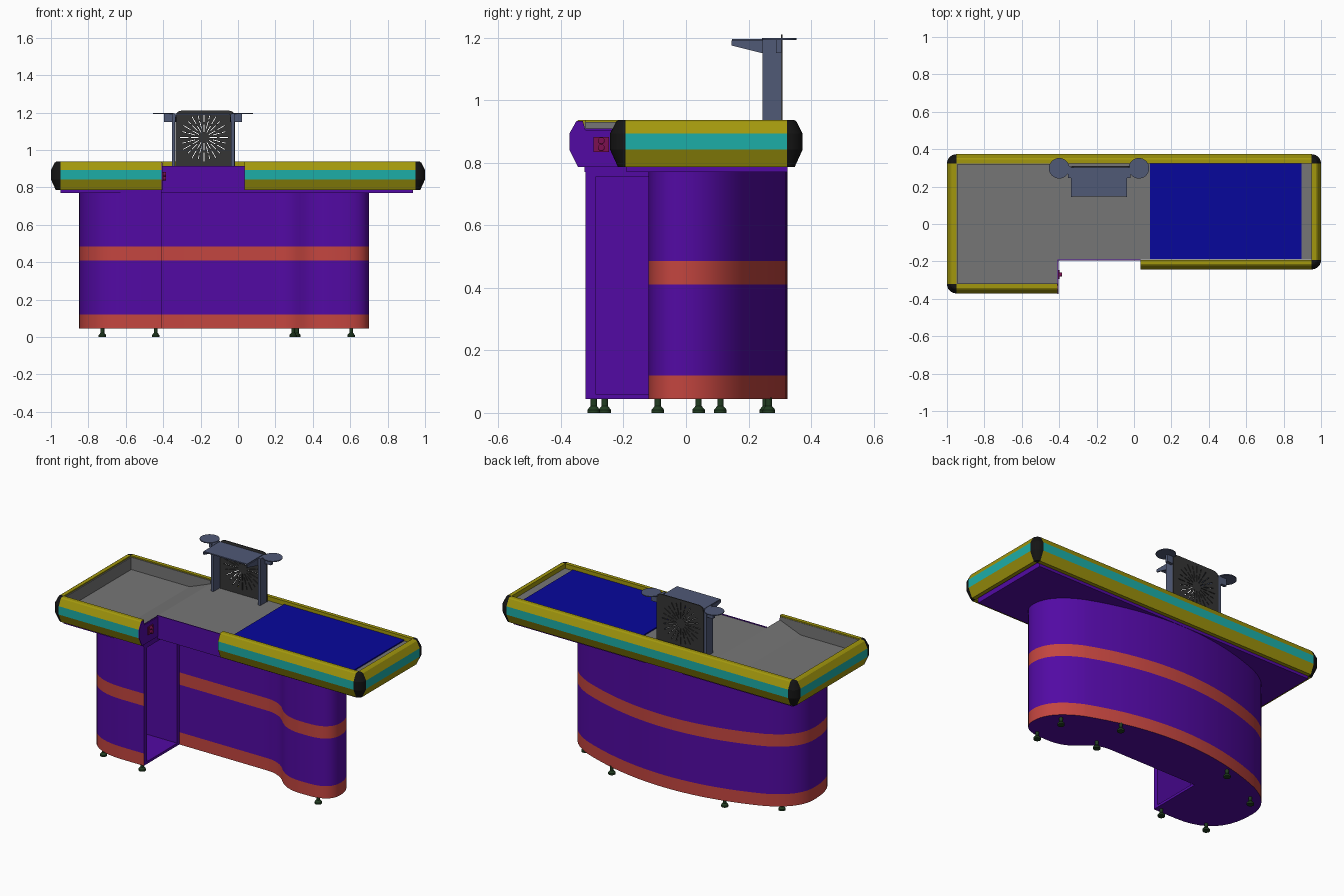
import bpy, bmesh
from math import sin, cos, pi, radians
from mathutils import Vector, Matrix

if "Cube" in bpy.data.objects:
    bpy.data.objects.remove(bpy.data.objects["Cube"])

def mat(name, r, g, b):
    m = bpy.data.materials.new(name)
    m.diffuse_color = (r, g, b, 1)
    m.use_nodes = True
    m.node_tree.nodes["Principled BSDF"].inputs["Base Color"].default_value = m.diffuse_color
    return m

PURPLE = mat("purple", .085, .003, .37)
RED = mat("red", .55, .06, .05)
YELLOW = mat("yellow", .36, .31, .004)
TEAL = mat("teal", .012, .42, .39)
BLACK = mat("black", .007, .007, .007)
BLUE = mat("blue", .002, .002, .33)
SLATE = mat("slate", .08, .10, .18)
DARK = mat("dark_grey", .035, .035, .035)
GREY = mat("grey", .18, .18, .18)
GREEN = mat("dark_green", .015, .045, .015)
MAGENTA = mat("magenta", .20, .005, .08)

def smooth(ob):
    bpy.ops.object.select_all(action='DESELECT')
    ob.select_set(True)
    bpy.context.view_layer.objects.active = ob
    bpy.ops.object.shade_smooth_by_angle(angle=radians(20))

def finish(name, bm, mats, pick=None):
    bmesh.ops.remove_doubles(bm, verts=bm.verts, dist=1e-5)
    bmesh.ops.recalc_face_normals(bm, faces=bm.faces)
    bm.normal_update()
    if pick:
        for f in bm.faces:
            f.material_index = pick(f.calc_center_median(), f.normal)
    me = bpy.data.meshes.new(name)
    bm.to_mesh(me)
    bm.free()
    ob = bpy.data.objects.new(name, me)
    bpy.context.collection.objects.link(ob)
    for m in mats:
        me.materials.append(m)
    smooth(ob)
    return ob

def loft(name, rings, mats, pick=None):
    bm = bmesh.new()
    vs = [[bm.verts.new(p) for p in ring] for ring in rings]
    n = len(rings[0])
    for a, b in zip(vs, vs[1:]):
        for i in range(n):
            j = (i + 1) % n
            bm.faces.new((a[i], a[j], b[j], b[i]))
    bm.faces.new(vs[0])
    bm.faces.new(vs[-1])
    return finish(name, bm, mats, pick)

def prism(name, pts, axis, levels, mats, pick=None):
    place = {'x': lambda p, l: (l, p[0], p[1]), 'y': lambda p, l: (p[0], l, p[1]),
             'z': lambda p, l: (p[0], p[1], l)}[axis]
    return loft(name, [[place(p, l) for p in pts] for l in levels], mats, pick)

def box(name, x0, x1, y0, y1, z0, z1, m):
    return prism(name, [(x0, y0), (x1, y0), (x1, y1), (x0, y1)], 'z', (z0, z1), [m])

def disc(name, c, axis, stations, m, n=24):
    """Round part: stations are (position along axis, radius)."""
    rings = []
    for l, r in stations:
        ring = [(r * cos(2 * pi * i / n), r * sin(2 * pi * i / n)) for i in range(n)]
        rings.append([(c[0] + u, c[1] + v, l) if axis == 'z' else (l, c[0] + u, c[1] + v)
                      for u, v in ring])
    return loft(name, rings, [m])

def rounded(corners, segs=10):
    """Polygon from (x, y, setback before, setback after) corners; no setback is sharp."""
    out = []
    for i, (x, y, *r) in enumerate(corners):
        p = Vector((x, y))
        if not r:
            out.append((x, y))
            continue
        a = p + (Vector(corners[i - 1][:2]) - p).normalized() * r[0]
        b = p + (Vector(corners[(i + 1) % len(corners)][:2]) - p).normalized() * r[-1]
        for k in range(segs + 1):
            t = k / segs
            out.append(tuple(a * (1 - t) ** 2 + p * 2 * t * (1 - t) + b * t * t))
    return out

def cut(ob, cutter):
    mod = ob.modifiers.new("cut", 'BOOLEAN')
    mod.object = cutter
    mod.solver = 'EXACT'
    smooth(ob)
    bpy.ops.object.modifier_apply(modifier=mod.name)
    bpy.data.objects.remove(cutter)
    smooth(ob)

# Curved cabinet with two red bands and an open cupboard facing right
xs = [.52 - 1.19 * i / 20 for i in range(21)]
arc = [(x, .324 - (x + .075) ** 2 / 3) for x in xs]
outline = rounded([(-.41, -.322), (-.41, .02), (.27, .02, .09), (.40, -.12, .1),
                   (.7, -.12, .15, .11), (.7, .12, .13, .197)] + arc +
                  [(-.85, .12, .197, .14), (-.85, -.322, .29)])

def band(c, n):
    flat = abs(n.z) > .5 or (n.x > .9 and c.x < -.4)
    return 1 if not flat and (c.z < .12 or .41 < c.z < .485) else 0

body = prism("cabinet", outline, 'z', (.045, .12, .41, .485, .77), [PURPLE, RED], band)
cut(body, box("cupboard_cutter", -.64, -.40, -.29, 0, .06, .755, PURPLE))

# Adjustable feet
for i, (x, y) in enumerate([(-.725, -.26), (-.44, -.295), (-.725, .11), (-.44, .255),
                            (.315, .265), (.295, .04), (.605, .11), (.605, -.09)]):
    disc(f"foot_{i}", (x, y), 'z', [(0, .02), (.01, .02), (.022, .01), (.05, .01)], GREEN)

# Counter top with a sunken tray and ramp on the left
top_mats = [PURPLE, GREY]
is_top = lambda c, n: 1 if n.z > .5 else 0
prism("counter_top", [(-.95, .77), (.935, .77), (.935, .85), (.95, .85), (.95, .91), (-.41, .91),
                      (-.55, .855), (-.95, .855)], 'y', (-.19, .325), top_mats, is_top)
prism("tray_front", [(-.95, .77), (-.41, .77), (-.41, .91), (-.55, .855), (-.95, .855)],
      'y', (-.325, -.19), top_mats, is_top)
box("tray_wall_left", -.95, -.944, -.325, .325, .85, .93, GREY)
box("tray_wall_back", -.95, -.41, .319, .325, .85, .93, GREY)
box("tray_wall_front", -.95, -.41, -.325, -.319, .85, .93, GREY)
box("conveyor_belt", .085, .895, -.187, .324, .90, .917, BLUE)
box("knee_panel", -.41, .035, -.195, -.19, .787, .915, PURPLE)

# Bumper rail: straight runs with a teal stripe, and black corner pieces
rail = [(0, .787), (.025, .787), (.05, .842), (.05, .893), (.03, .932), (.022, .937), (0, .937)]

def run(name, axis, base, side, lo, hi):
    k = 1 if axis == 'x' else 0
    prism(name, [(base + side * o, z) for o, z in rail], axis, (lo, hi), [YELLOW, TEAL],
          lambda c, n: 1 if (c[k] - base) * side > .049 else 0)

run("rail_back", 'x', .323, 1, -.95, .95)
run("rail_front_left", 'x', -.321, -1, -.95, -.41)
run("rail_front_right", 'x', -.193, -1, .035, .95)
run("rail_left", 'y', -.95, -1, -.321, .323)
run("rail_right", 'y', .95, 1, -.193, .323)
for name, x, y, a0 in [("back_right", .95, .323, 0), ("back_left", -.95, .323, 90),
                       ("front_left", -.95, -.321, 180), ("front_right", .95, -.193, 270)]:
    angs = [radians(a0 + 90 * i / 6) for i in range(7)]
    loft("corner_" + name, [[(x + o * cos(a), y + o * sin(a), z) for o, z in rail] for a in angs], [BLACK])

# End plate with socket
prism("end_plate", [(-.19, .787), (-.346, .787), (-.373, .842), (-.373, .893), (-.35, .934),
                    (-.33, .934), (-.322, .905), (-.19, .905)], 'x', (-.41, -.405), [PURPLE])
box("socket_plate", -.405, -.398, -.295, -.247, .835, .882, MAGENTA)
for i, z in enumerate((.848, .870)):
    disc(f"socket_button_{i}", (-.271, z), 'x', [(-.398, .011), (-.386, .011), (-.384, .008)], MAGENTA)

# Stand: dark back panel with a starburst of slots
panel = prism("stand_panel", rounded([(-.333, .91), (-.017, .91), (-.017, 1.21, .035),
                                      (-.333, 1.21, .035)]), 'y', (.303, .309), [DARK])
bm = bmesh.new()
for i in range(24):
    for r0, r1 in ([(.03, .07), (.082, .128)] if i % 2 == 0 else [(.05, .09), (.1, .12)]):
        m = (Matrix.Translation((-.182, .306, 1.067)) @ Matrix.Rotation(2 * pi * i / 24, 4, 'Y')
             @ Matrix.Translation(((r0 + r1) / 2, 0, 0)) @ Matrix.Diagonal((r1 - r0, .03, .004, 1)))
        bmesh.ops.create_cube(bm, size=1, matrix=m)
cut(panel, finish("slot_cutter", bm, [DARK]))

# Stand: posts, shelf brackets, shelf and round side plates
for side, s in (("left", -1), ("right", 1)):
    X = lambda d: -.187 + s * d
    a, b = sorted((X(.150), X(.167)))
    box(f"post_{side}", a, b, .245, .308, .90, 1.195, SLATE)
    a, b = sorted((X(.143), X(.150)))
    prism(f"shelf_bracket_{side}", [(.145, 1.175), (.245, 1.15), (.303, 1.15), (.303, 1.19), (.145, 1.19)],
          'x', (a, b), [SLATE])
    a, b = sorted((X(.167), X(.208)))
    box(f"plate_arm_{side}", a, b, .287, .305, 1.15, 1.195, SLATE)
    disc(f"round_plate_{side}", (X(.213), .298), 'z', [(1.193, .055), (1.198, .055)], SLATE, 32)
box("shelf", -.335, -.042, .147, .303, 1.188, 1.195, SLATE)
